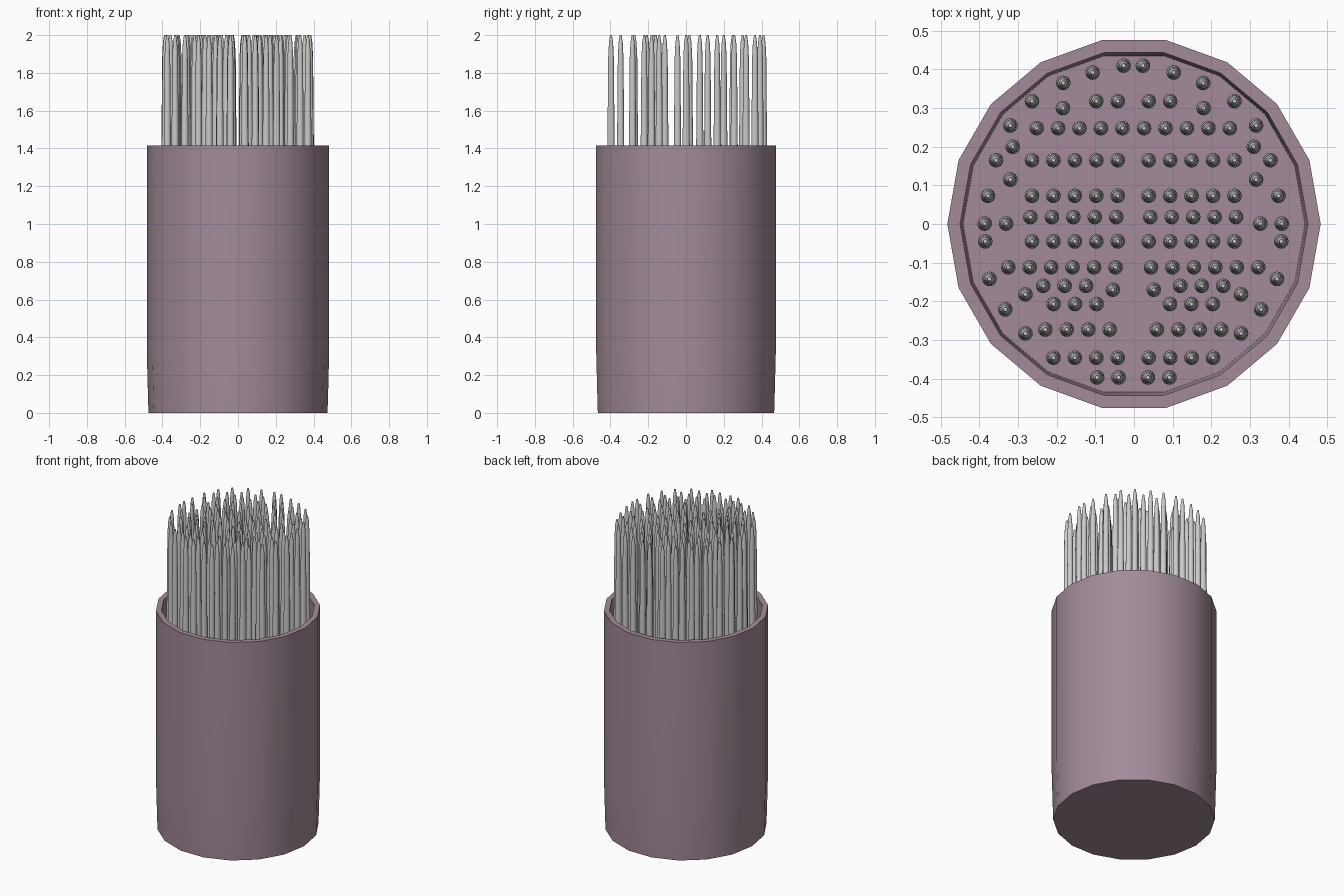
import bpy
from math import cos, sin, tau, radians

if "Cube" in bpy.data.objects:
    bpy.data.objects.remove(bpy.data.objects["Cube"])


def lathe(verts, faces, profile, sides, cx=0.0, cy=0.0):
    """Revolve (radius, z) rings about a vertical axis, capping both ends."""
    base = len(verts)
    for r, z in profile:
        for i in range(sides):
            a = tau * i / sides
            verts.append((cx + r * cos(a), cy + r * sin(a), z))
    for k in range(len(profile) - 1):
        for i in range(sides):
            j = (i + 1) % sides
            a, b = base + k * sides, base + (k + 1) * sides
            faces.append((a + i, a + j, b + j, b + i))
    last = base + (len(profile) - 1) * sides
    faces.append(tuple(base + i for i in reversed(range(sides))))
    faces.append(tuple(last + i for i in range(sides)))


def make_object(name, verts, faces, color=None):
    mesh = bpy.data.meshes.new(name)
    mesh.from_pydata(verts, [], faces)
    obj = bpy.data.objects.new(name, mesh)
    bpy.context.collection.objects.link(obj)
    if color:
        mat = bpy.data.materials.new(name + "_material")
        mat.diffuse_color = color
        mat.use_nodes = True
        mat.node_tree.nodes["Principled BSDF"].inputs["Base Color"].default_value = mat.diffuse_color
        mesh.materials.append(mat)
    bpy.ops.object.select_all(action='DESELECT')
    obj.select_set(True)
    bpy.context.view_layer.objects.active = obj
    bpy.ops.object.shade_smooth_by_angle(angle=radians(35))
    return obj


# Cup: 18-sided, slight taper at the foot, hollow with a thin floor
verts, faces = [], []
lathe(verts, faces, [(0.474, 0), (0.477, 0.1), (0.483, 0.33), (0.483, 1.415),
                     (0.45, 1.415), (0.45, 0.33), (0.442, 0.04)], 18)
make_object("cup", verts, faces, (0.36, 0.26, 0.32, 1))

# Toothpick rows on the right half: first x, y, count
ROWS = [
    (0.025, 0.41, 1), (0.105, 0.392, 1), (0.181, 0.365, 1),
    (0.04, 0.318, 2), (0.262, 0.318, 1), (0.182, 0.30, 1),
    (0.028, 0.248, 5), (0.318, 0.255, 1), (0.312, 0.20, 1),
    (0.04, 0.165, 5), (0.355, 0.165, 1), (0.318, 0.115, 1),
    (0.04, 0.073, 5), (0.376, 0.073, 1), (0.044, 0.018, 5),
    (0.329, 0.001, 2), (0.04, -0.045, 5), (0.383, -0.045, 1),
    (0.046, -0.112, 6), (0.372, -0.142, 1), (0.122, -0.16, 3),
    (0.053, -0.17, 1), (0.279, -0.182, 1), (0.095, -0.207, 3),
    (0.331, -0.221, 1), (0.061, -0.273, 4), (0.279, -0.283, 1),
    (0.04, -0.346, 4), (0.038, -0.397, 2),
]
SPACING = 0.0555
MIRROR_X = -0.002

# Toothpick profile: round shaft pointed at both ends
PICK = [(0.005, 0.04), (0.011, 0.08), (0.015, 0.16), (0.019, 0.6), (0.019, 1.42),
        (0.015, 1.88), (0.011, 1.96), (0.005, 2.0)]

verts, faces = [], []
for x0, y, count in ROWS:
    for i in range(count):
        for side in (-1, 1):
            x = MIRROR_X + side * (x0 + i * SPACING)
            lathe(verts, faces, PICK, 16, x, y)
make_object("toothpicks", verts, faces)
